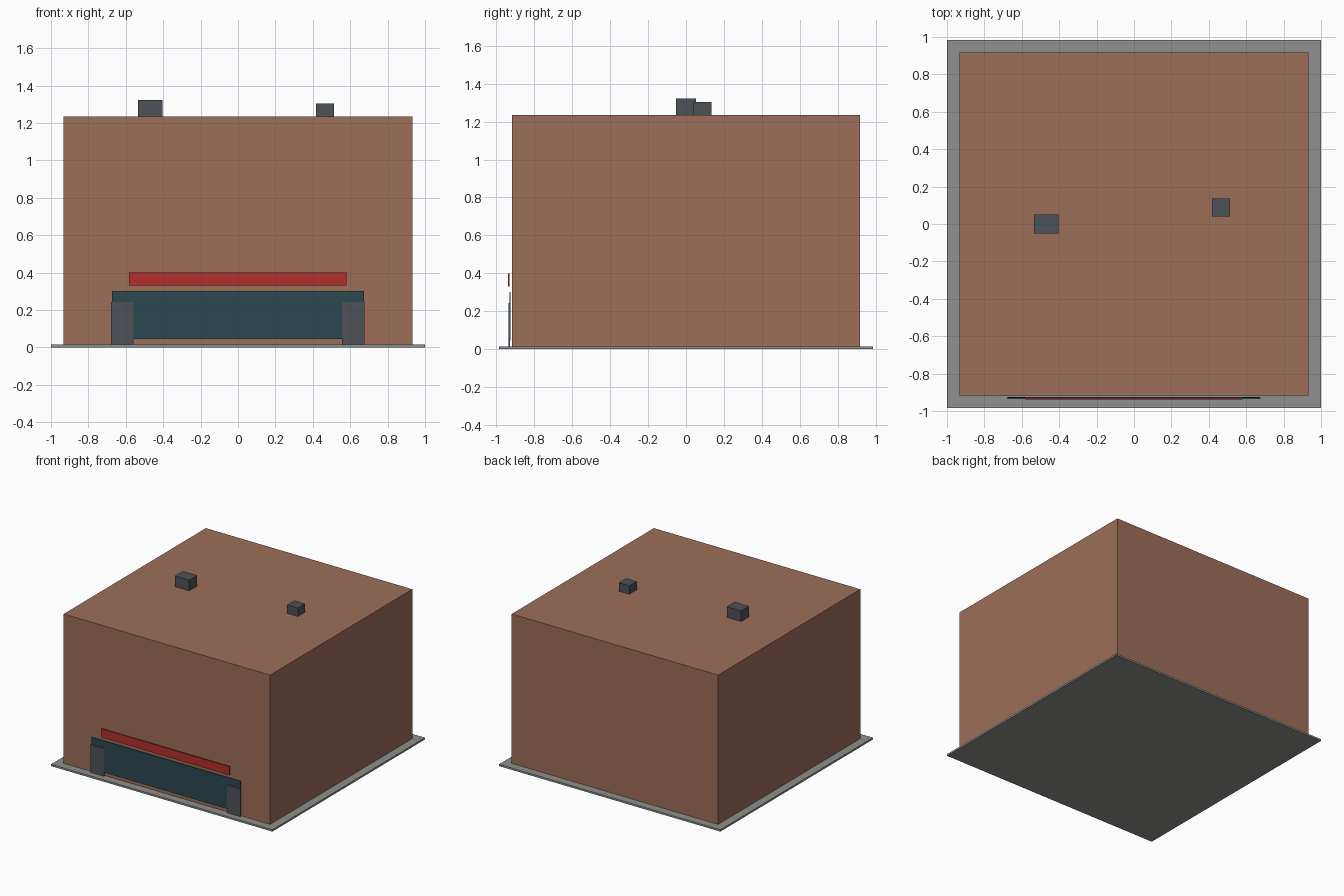
import bpy

if "Cube" in bpy.data.objects:
    bpy.data.objects.remove(bpy.data.objects["Cube"])


def material(name, rgb):
    # sRGB 0-255 converted to linear
    m = bpy.data.materials.new(name)
    m.diffuse_color = (*[(c / 255) ** 2.2 for c in rgb], 1)
    m.use_nodes = True
    m.node_tree.nodes["Principled BSDF"].inputs["Base Color"].default_value = m.diffuse_color
    return m


brick = material("brick", (156, 110, 90))
concrete = material("concrete", (142, 142, 140))
glass = material("dark_glass", (48, 74, 82))
red = material("red", (178, 50, 46))
metal = material("dark_metal", (78, 82, 88))


def box(name, x, y, z, mat):
    bpy.ops.mesh.primitive_cube_add(size=1)
    ob = bpy.context.object
    ob.name = name
    spans = (x, y, z)
    for v in ob.data.vertices:
        v.co = [s[0] if c < 0 else s[1] for c, s in zip(v.co, spans)]
    ob.data.materials.append(mat)
    return ob


# Ground slab and main block
box("slab", (-1, 1), (-0.985, 0.985), (0, 0.015), concrete)
box("building_body", (-0.933, 0.933), (-0.918, 0.918), (0.015, 1.235), brick)

# Shop front: window band, sign board above, door panels at both ends
box("shop_window", (-0.673, 0.673), (-0.931, -0.924), (0.045, 0.302), glass)
box("sign_board", (-0.582, 0.58), (-0.938, -0.930), (0.33, 0.40), red)
for side, x in (("left", (-0.68, -0.558)), ("right", (0.555, 0.677))):
    box("door_panel_" + side, x, (-0.935, -0.927), (0.015, 0.243), metal)

# Rooftop units
box("roof_unit_large", (-0.535, -0.405), (-0.052, 0.052), (1.235, 1.322), metal)
box("roof_unit_small", (0.417, 0.513), (0.04, 0.135), (1.235, 1.304), metal)
